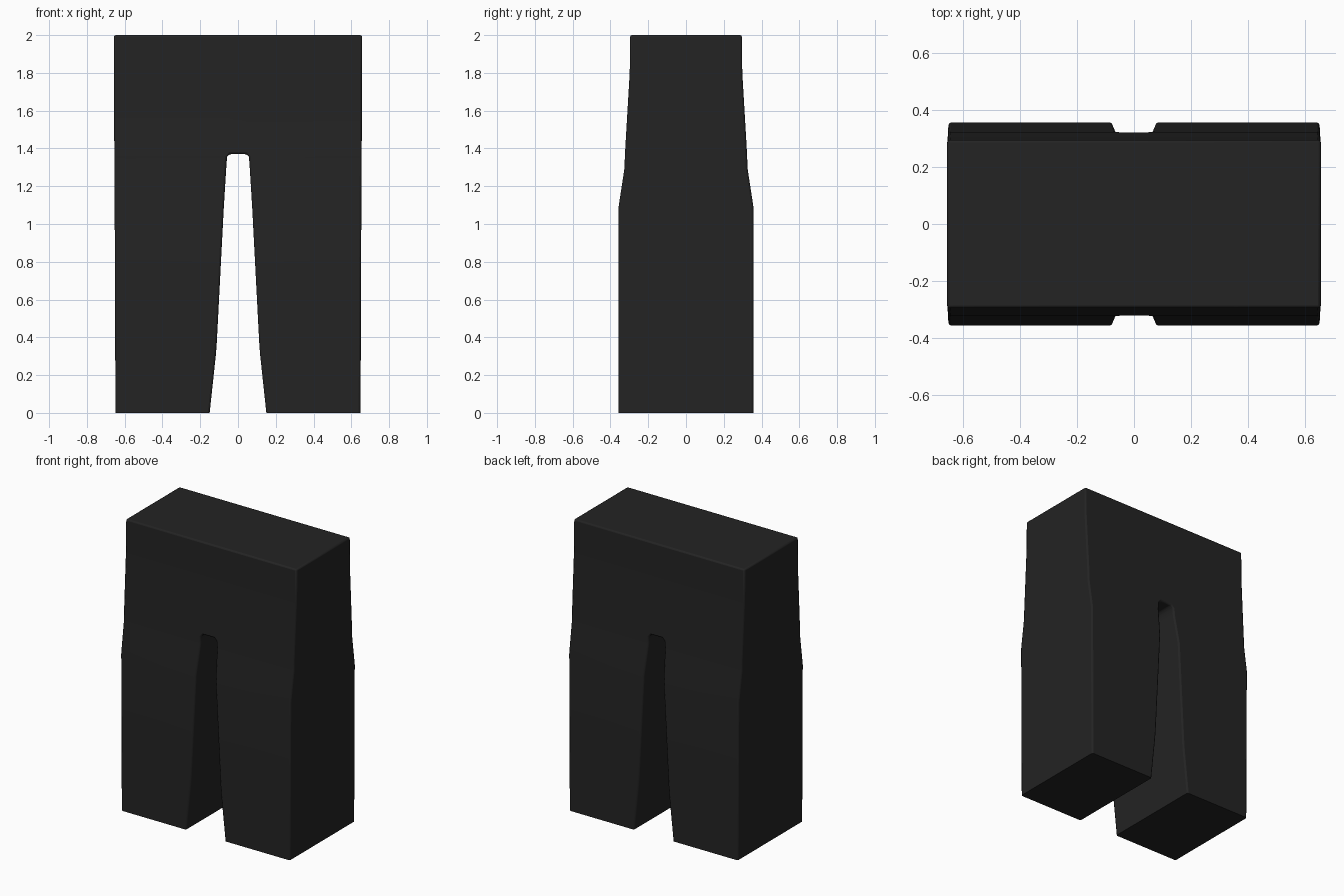
import bpy, bmesh, math

if "Cube" in bpy.data.objects:
    bpy.data.objects.remove(bpy.data.objects["Cube"])

black = bpy.data.materials.new("black_cloth")
black.diffuse_color = (0.017, 0.017, 0.017, 1)
black.use_nodes = True
black.node_tree.nodes["Principled BSDF"].inputs["Base Color"].default_value = black.diffuse_color

# height, inner leg x, outer x, half depth
CROTCH = 1.37
rows = [
    (0.00, 0.150, 0.648, 0.357),
    (0.30, 0.118, 0.650, 0.357),
    (0.36, 0.113, 0.650, 0.357),
    (1.09, 0.075, 0.653, 0.357),
    (1.30, 0.062, 0.655, 0.325),
    (1.355, 0.058, 0.655, 0.324),
    (CROTCH, 0.045, 0.655, 0.323),
    (1.41, 0.045, 0.655, 0.321),
    (1.80, 0.045, 0.657, 0.298),
    (2.00, 0.045, 0.657, 0.296),
]

bm = bmesh.new()
grid = []
for z, inner, outer, d in rows:
    xs = [0, inner, outer] if z >= CROTCH else [None, inner, outer]
    grid.append([[None if x is None else bm.verts.new((x, y, z)) for x in xs]
                 for y in (-d, d)])

def cap(row, i):
    f, b = row
    bm.faces.new((f[i], f[i + 1], b[i + 1], b[i]))

# front, back and side walls of one half
for lo, hi in zip(grid, grid[1:]):
    for side in (0, 1):
        for i in (0, 1):
            quad = (lo[side][i], lo[side][i + 1], hi[side][i + 1], hi[side][i])
            if None not in quad:
                bm.faces.new(quad)
    bm.faces.new((lo[0][2], lo[1][2], hi[1][2], hi[0][2]))
    if lo[0][0] is None:                       # inner leg wall
        bm.faces.new((lo[0][1], lo[1][1], hi[1][1], hi[0][1]))

cap(grid[0], 1)                                # leg hem
cap(grid[-1], 0)                               # waist
cap(grid[-1], 1)
cap(next(g for g in grid if g[0][0]), 0)       # crotch
bmesh.ops.recalc_face_normals(bm, faces=bm.faces)

# soften the sharp edges except at the hem
weight = bm.edges.layers.float.new("bevel_weight_edge")
for e in bm.edges:
    if (len(e.link_faces) == 2 and e.calc_face_angle() > math.radians(40)
            and max(v.co.z for v in e.verts) > 0):
        e[weight] = 1.0

mesh = bpy.data.meshes.new("trousers")
bm.to_mesh(mesh)
bm.free()
mesh.materials.append(black)
trousers = bpy.data.objects.new("trousers", mesh)
bpy.context.collection.objects.link(trousers)

mirror = trousers.modifiers.new("mirror", "MIRROR")
mirror.use_clip = True
bevel = trousers.modifiers.new("soft_edges", "BEVEL")
bevel.limit_method = "WEIGHT"
bevel.width = 0.01
bevel.segments = 2

bpy.context.view_layer.objects.active = trousers
trousers.select_set(True)
bpy.ops.object.shade_smooth_by_angle(angle=math.radians(40))
